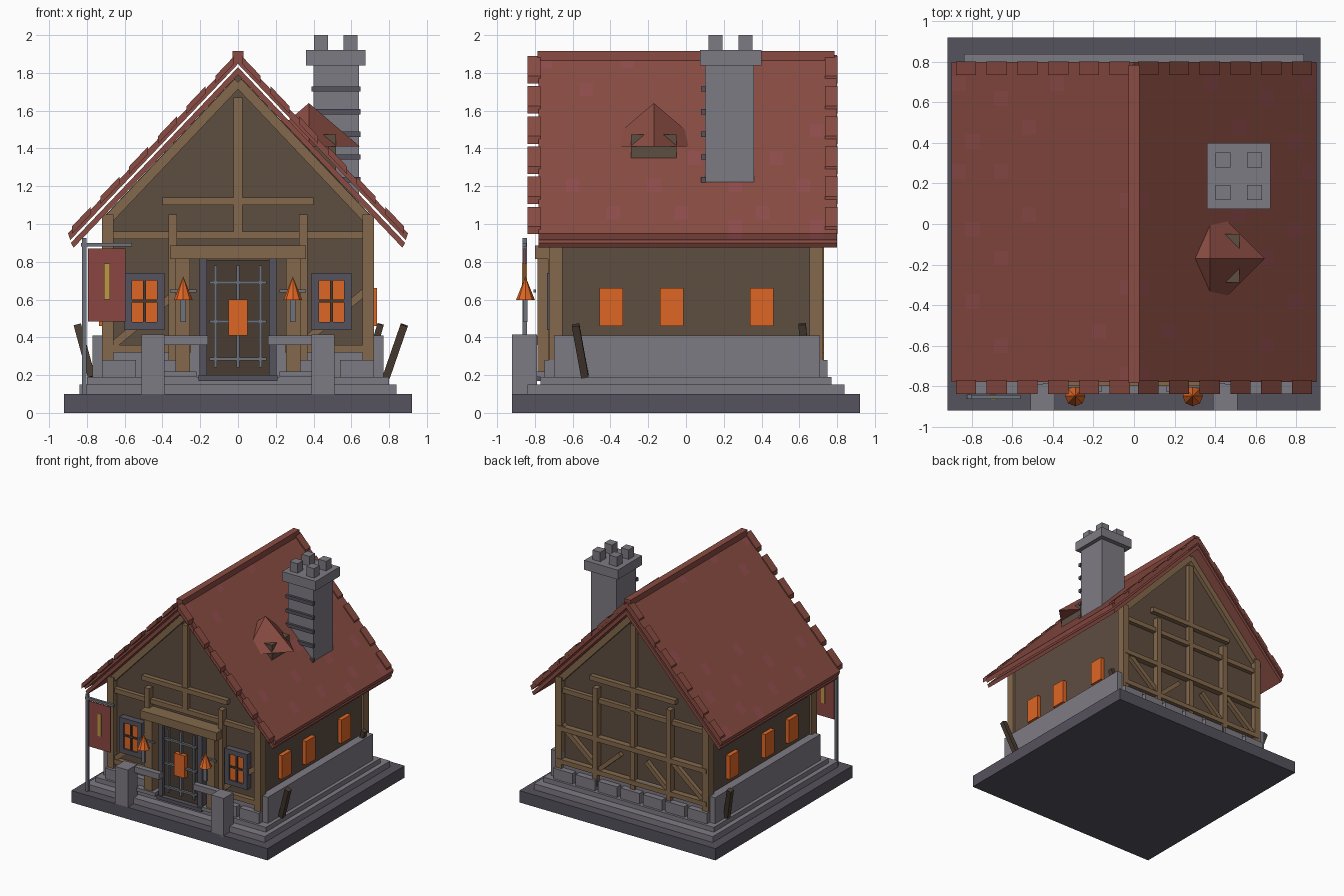
import bpy, bmesh, math
from mathutils import Vector, Matrix

if "Cube" in bpy.data.objects:
    bpy.data.objects.remove(bpy.data.objects["Cube"])


def mat(name, r, g, b):
    m = bpy.data.materials.new(name)
    m.diffuse_color = [(c / 255) ** 2.2 for c in (r, g, b)] + [1]
    m.use_nodes = True
    m.node_tree.nodes["Principled BSDF"].inputs["Base Color"].default_value = m.diffuse_color
    return m


DARK = mat("dark_stone", 86, 83, 93)
STONE = mat("stone", 125, 122, 130)
WALL = mat("plaster", 94, 78, 66)
WOOD = mat("timber", 130, 104, 77)
DOOR = mat("dark_wood", 74, 62, 53)
ROOF = mat("roof_tile", 136, 77, 68)
ROOF2 = mat("roof_tile_light", 142, 78, 77)
GLOW = mat("glow", 222, 102, 42)
IRON = mat("iron", 110, 114, 122)
RED = mat("cloth", 138, 72, 68)
GOLD = mat("gold", 190, 150, 70)


def finish(name, bm, *mats):
    bmesh.ops.recalc_face_normals(bm, faces=bm.faces)
    me = bpy.data.meshes.new(name)
    bm.to_mesh(me)
    bm.free()
    for m in mats:
        me.materials.append(m)
    ob = bpy.data.objects.new(name, me)
    bpy.context.collection.objects.link(ob)
    return ob


def box(name, x, y, z, m):
    """Box from (min, max) pairs."""
    bm = bmesh.new()
    size = [abs(a[1] - a[0]) for a in (x, y, z)]
    mid = [(a[0] + a[1]) / 2 for a in (x, y, z)]
    bmesh.ops.create_cube(bm, size=1, matrix=Matrix.Translation(mid) @ Matrix.Diagonal((*size, 1)))
    return finish(name, bm, m)


def bar(name, p, q, w, d, m):
    """Square beam from p to q, w wide across and d deep along y."""
    p, q = Vector(p), Vector(q)
    ax = (q - p).normalized()
    side = Vector((0, 1, 0)).cross(ax).normalized()
    rot = Matrix((side, ax.cross(side), ax)).transposed().to_4x4()
    bm = bmesh.new()
    bmesh.ops.create_cube(bm, size=1, matrix=Matrix.Translation((p + q) / 2) @ rot
                          @ Matrix.Diagonal((w, d, (q - p).length, 1)))
    return finish(name, bm, m)


def cone(name, c, r, h, n, m, turn=0):
    bm = bmesh.new()
    bmesh.ops.create_cone(bm, cap_ends=True, segments=n, radius1=r, radius2=0, depth=h,
                          matrix=Matrix.Translation(c) @ Matrix.Rotation(turn, 4, 'Z'))
    return finish(name, bm, m)


def prism(name, pts, y0, y1, m):
    bm = bmesh.new()
    f = bm.faces.new([bm.verts.new((x, y0, z)) for x, z in pts])
    ext = bmesh.ops.extrude_face_region(bm, geom=[f])["geom"]
    bmesh.ops.translate(bm, vec=(0, y1 - y0, 0), verts=[v for v in ext if isinstance(v, bmesh.types.BMVert)])
    return finish(name, bm, m)


# stepped base
box("ground_slab", (-.92, .92), (-.92, .92), (0, .10), DARK)
box("lower_step", (-.84, .84), (-.84, .84), (.10, .15), STONE)
box("upper_step", (-.80, .80), (-.77, .77), (.15, .19), STONE)
box("foundation", (-.70, .70), (-.70, .70), (.19, .36), STONE)
for s in (-1, 1):
    box("side_footing", (s * .66, s * .77), (-.70, .71), (.19, .41), STONE)
    box("front_step_block", (s * .22, s * .40), (-.80, -.68), (.19, .22), STONE)
for i in range(7):
    x = -.63 + i * .21
    box("back_stone", (x - .09, x + .09), (.69, .75), (.19, .28), STONE)
    if abs(x) > .3:
        box("front_stone", (x - .09, x + .09), (-.75, -.69), (.19, .28), STONE)

# house body with gables
prism("house_body", [(-.70, .3), (.70, .3), (.70, 1.05), (0, 1.79), (-.70, 1.05)], -.68, .68, WALL)

# timber framing on both gables
for y, tag in ((-.69, "front"), (.69, "back")):
    bar(tag + "_tie_beam", (-.70, y, .94), (.70, y, .94), .04, .05, WOOD)
    bar(tag + "_collar_beam", (-.40, y, 1.12), (.40, y, 1.12), .04, .06, WOOD)
    bar(tag + "_king_post", (0, y, .94), (0, y, 1.67), .05, .05, WOOD)
    for s in (-1, 1):
        bar(tag + "_corner_post", (s * .69, y, .28), (s * .69, y, 1.05), .06, .07, WOOD)
        bar(tag + "_inner_post", (s * .345, y, .22), (s * .345, y, 1.05), .045, .08, WOOD)
        bar(tag + "_rafter", (s * .70, y, 1.01), (0, y, 1.75), .05, .05, WOOD)
        bar(tag + "_sill_beam", (s * .25, y, .34), (s * .72, y, .34), .04, .06, WOOD)
    for x in (-.66, .33):
        bar(tag + "_brace", (x, y, .36), (x + .34, y, .64), .04, .05, WOOD)
bar("back_centre_post", (0, .69, .28), (0, .69, .94), .045, .06, WOOD)
bar("back_middle_rail", (-.70, .70, .62), (.70, .70, .62), .04, .06, WOOD)
bar("back_sill", (-.70, .70, .34), (.70, .70, .34), .04, .06, WOOD)
for s in (-1, 1):
    bar("back_inner_brace", (s * .32, .69, .36), (s * .12, .69, .54), .035, .05, WOOD)

# roof: two layered slabs per slope, upper one mottled
SL = 1.05
for s in (-1, 1):
    prism("roof_underlayer", [(0, 1.83), (s * .885, .90), (s * .87, .875), (0, 1.79)], -.78, .80, ROOF)
    bm = bmesh.new()
    nx, ny = 13, 22
    g = [[bm.verts.new((s * .9 * i / nx, -.78 + 1.58 * j / ny, 1.895 - SL * .9 * i / nx))
          for j in range(ny + 1)] for i in range(nx + 1)]
    for i in range(nx):
        for j in range(ny):
            f = bm.faces.new((g[i][j], g[i + 1][j], g[i + 1][j + 1], g[i][j + 1]))
            f.material_index = int((i * 5 + j * 3) % 17 < 3 and (i // 2 + j // 3) % 2 == 0)
    ext = bmesh.ops.extrude_face_region(bm, geom=bm.faces[:])["geom"]
    bmesh.ops.translate(bm, vec=(-s * .012, 0, -.035), verts=[v for v in ext if isinstance(v, bmesh.types.BMVert)])
    finish("roof_slope", bm, ROOF, ROOF2)
    # edge tiles along both verges
    for k in range(6):
        a = .02 + k * .152
        b = a + .10
        for y0, y1 in ((-.84, -.77), (.735, .802)):
            prism("verge_tile", [(s * a, 1.91 - SL * a), (s * b, 1.91 - SL * b),
                                 (s * b, 1.87 - SL * b), (s * a, 1.87 - SL * a)], y0, y1, ROOF)
box("ridge_beam", (-.028, .028), (-.785, .785), (1.85, 1.915), ROOF)

# chimney
box("chimney_stack", (.40, .64), (.10, .36), (1.05, 1.85), STONE)
box("chimney_cap", (.36, .675), (.075, .40), (1.84, 1.92), STONE)
for x in (.44, .595):
    for y in (.155, .315):
        box("chimney_pot", (x - .037, x + .037), (y - .037, y + .037), (1.92, 2.0), STONE)
for i in range(5):
    z = 1.715 - i * .12
    box("chimney_band", (.39, .648), (.08, .105), (z - .014, z + .014), DARK)

# dormer
box("dormer_box", (.30, .52), (-.29, -.05), (1.25, 1.475), WALL)
cone("dormer_roof", (.375, -.17, 1.525), .27, .23, 4, ROOF)

# side windows
for s in (-1, 1):
    for y in (-.395, -.075, .40):
        box("side_window", (s * .69, s * .735), (y - .062, y + .062), (.46, .66), GLOW)

# front windows
for s in (-1, 1):
    x = s * .495
    for dx in (-.085, .085):
        box("window_jamb", (x + dx - .02, x + dx + .02), (-.735, -.68), (.44, .74), DARK)
    for z in (.46, .72):
        box("window_rail", (x - .105, x + .105), (-.735, -.68), (z - .02, z + .02), DARK)
    box("window_pane", (x - .065, x + .065), (-.72, -.68), (.48, .70), GLOW)
    box("window_mullion", (x - .008, x + .008), (-.73, -.70), (.48, .70), DOOR)
    box("window_crossbar", (x - .065, x + .065), (-.73, -.70), (.585, .60), DOOR)

# door with iron grille
box("door_leaf", (-.165, .165), (-.75, -.68), (.20, .81), DOOR)
box("door_threshold", (-.21, .21), (-.79, -.68), (.17, .20), DARK)
box("door_plate", (-.05, .05), (-.785, -.75), (.41, .60), GLOW)
for x in (-.12, 0, .12):
    bar("door_bar", (x, -.76, .24), (x, -.76, .78), .016, .02, IRON)
for z in (.285, .485, .69):
    bar("door_crossbar", (-.15, -.765, z), (.15, -.765, z), .016, .02, IRON)

# porch, railings, pillars and lanterns
box("porch_lintel", (-.36, .36), (-.80, -.68), (.815, .885), WOOD)
for s in (-1, 1):
    box("door_frame", (s * .165, s * .205), (-.775, -.68), (.18, .815), DARK)
    box("porch_post", (s * .255, s * .33), (-.785, -.70), (.22, .815), WOOD)
    box("gate_pillar", (s * .39, s * .51), (-.92, -.79), (.08, .415), STONE)
    box("porch_rail", (s * .16, s * .45), (-.83, -.785), (.36, .41), STONE)
    x = s * .29
    cone("lantern_hood", (x, -.85, .66), .05, .125, 8, GLOW)
    bar("lantern_stem", (x, -.85, .48), (x, -.85, .61), .03, .02, IRON)
    bar("lantern_bracket", (x, -.85, .635), (x, -.77, .635), .02, .02, IRON)
    bar("lantern_crossbar", (x - .07, -.80, .645), (x + .07, -.80, .645), .014, .014, IRON)

# hanging banner
box("banner_pole", (-.825, -.803), (-.865, -.843), (.10, .925), IRON)
box("banner_arm", (-.83, -.56), (-.865, -.845), (.88, .90), IRON)
box("banner_cloth", (-.795, -.595), (-.86, -.85), (.485, .87), RED)
box("banner_stripe", (-.71, -.678), (-.868, -.842), (.60, .79), GOLD)

# leaning planks
bar("right_plank", (.785, -.535, .19), (.88, -.585, .465), .04, .04, DOOR)
bar("left_plank", (-.775, .56, .19), (-.85, .62, .465), .04, .04, DOOR)
bar("short_plank", (.70, .63, .28), (.755, .615, .47), .035, .04, DOOR)
